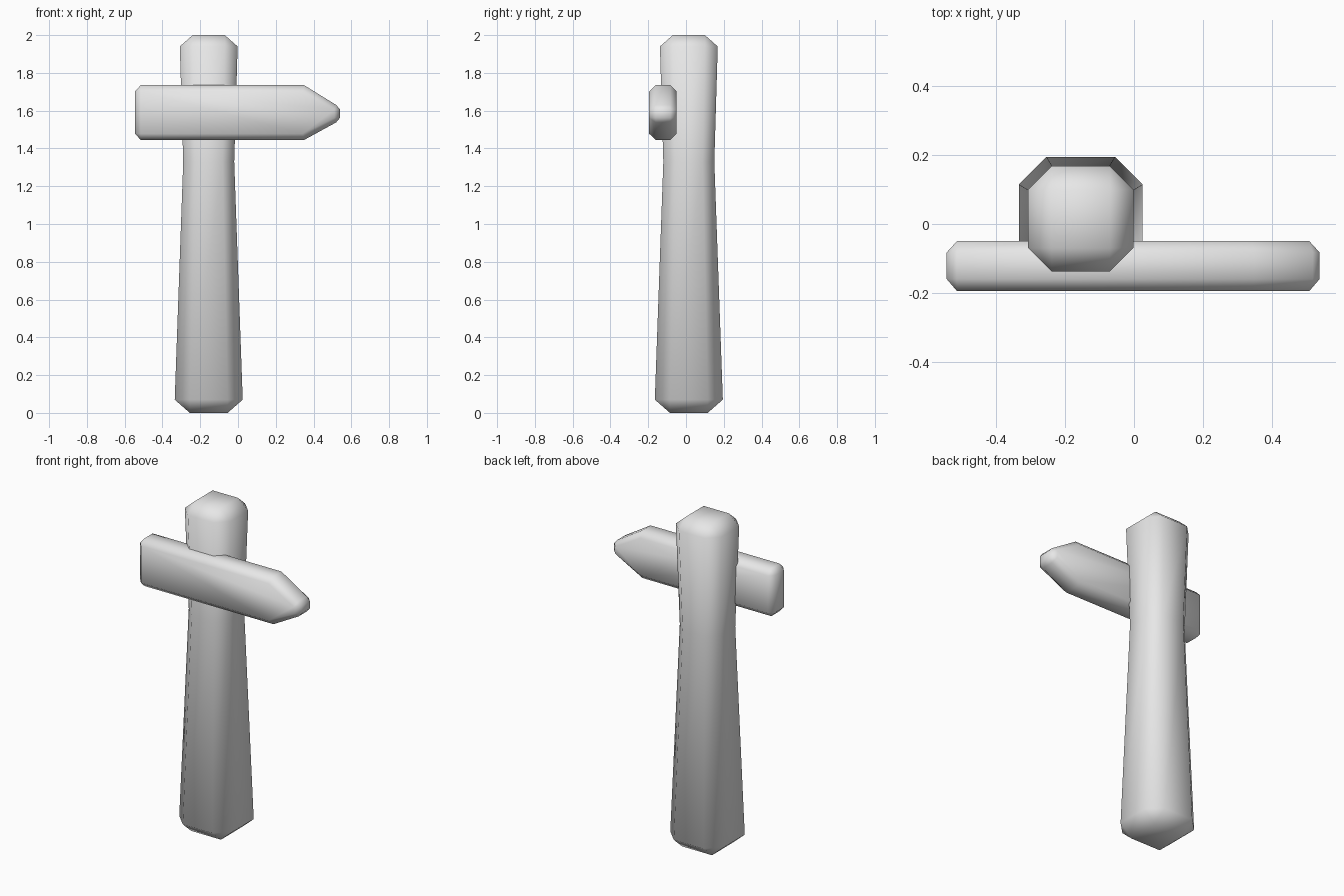
import bpy, bmesh

cube = bpy.data.objects.get("Cube")
if cube:
    bpy.data.objects.remove(cube, do_unlink=True)

# Single grey material
GREY = (0.8, 0.8, 0.8, 1)
mat = bpy.data.materials.new("light grey")
mat.use_nodes = True
mat.diffuse_color = GREY
mat.node_tree.nodes["Principled BSDF"].inputs["Base Color"].default_value = GREY


def loft(name, rings):
    """Skin equal-length closed rings, cap the ends and weld coincident points."""
    bm = bmesh.new()
    loops = [[bm.verts.new(p) for p in ring] for ring in rings]
    n = len(loops[0])
    for a, b in zip(loops, loops[1:]):
        for i in range(n):
            j = (i + 1) % n
            bm.faces.new((a[i], a[j], b[j], b[i]))
    bm.faces.new(loops[0])
    bm.faces.new(loops[-1])
    bmesh.ops.remove_doubles(bm, verts=bm.verts, dist=0.0005)
    bmesh.ops.recalc_face_normals(bm, faces=bm.faces)
    for f in bm.faces:
        f.smooth = True
    mesh = bpy.data.meshes.new(name)
    bm.to_mesh(mesh)
    bm.free()
    mesh.materials.append(mat)
    obj = bpy.data.objects.new(name, mesh)
    bpy.context.collection.objects.link(obj)
    return obj


# Post: chamfered square sections, waisted behind the board
def post_ring(z, half, flat):
    pts = []
    for sx, sy in ((1, 1), (-1, 1), (-1, -1), (1, -1)):
        pair = [(sx * half, sy * flat), (sx * flat, sy * half)]
        pts += pair if sx == sy else pair[::-1]
    return [(x - 0.155, y + 0.015, z) for x, y in pts]


loft("post", [post_ring(*r) for r in (
    (0, 0.1, 0.1), (0.07, 0.18, 0.1), (1.33, 0.135, 0.073),
    (1.94, 0.153, 0.085), (2, 0.085, 0.085))])

# Pointed board: lower half of each outline, mirrored about its middle height
MID_Z = 1.59


def board_ring(y, lower, tip_shift):
    upper = [(x, -z) for x, z in reversed(lower)]
    ring = []
    for x, z in lower + upper:
        # the tip sits slightly below the middle
        ring.append((x, y, MID_Z + z - (tip_shift if x > 0.4 else 0)))
    return ring


outer = [(-0.545, -0.112), (-0.515, -0.145), (0.35, -0.145),
         (0.52, -0.046), (0.54, -0.022)]
inner = [(-0.515, -0.112), (-0.515, -0.112), (0.342, -0.112),
         (0.51, -0.022), (0.51, -0.022)]
loft("pointed_board", [board_ring(y, o, 0.006) for y, o in (
    (-0.195, inner), (-0.16, outer), (-0.083, outer), (-0.05, inner))])
